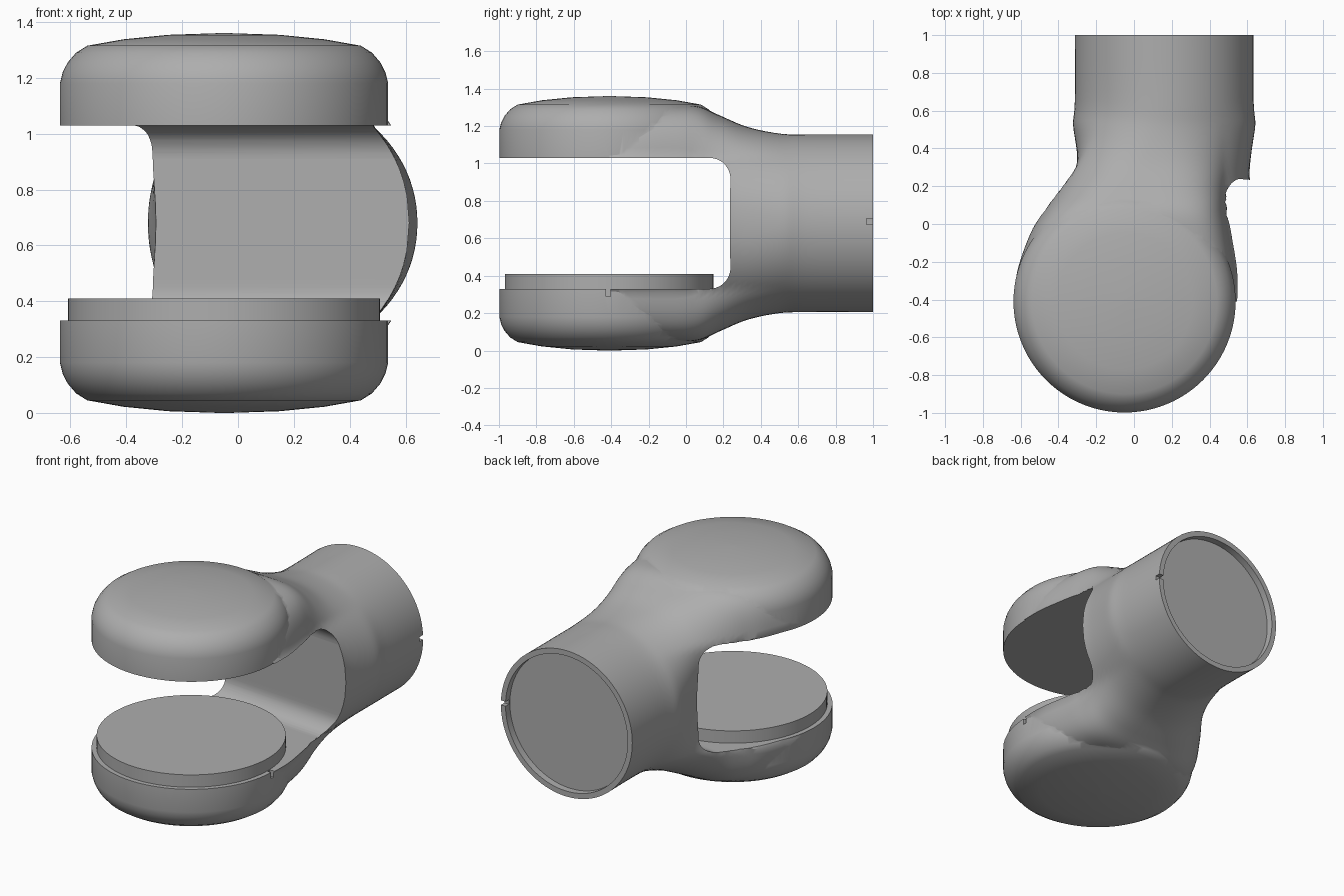
import bpy, bmesh, math
from mathutils import Vector

if "Cube" in bpy.data.objects:
    bpy.data.objects.remove(bpy.data.objects["Cube"], do_unlink=True)

MID = 0.68                      # height of the symmetry plane
HUB = Vector((-0.05, -0.41, 0))  # axis of the joint
TUBE_X = 0.16                   # axis of the rear tube

grey = bpy.data.materials.new("light grey metal")
grey.use_nodes = True
grey.diffuse_color = (0.42, 0.42, 0.42, 1)
grey.node_tree.nodes["Principled BSDF"].inputs["Base Color"].default_value = (0.42, 0.42, 0.42, 1)


def make(name, bm):
    bmesh.ops.recalc_face_normals(bm, faces=bm.faces)
    mesh = bpy.data.meshes.new(name)
    bm.to_mesh(mesh)
    bm.free()
    ob = bpy.data.objects.new(name, mesh)
    mesh.materials.append(grey)
    bpy.context.collection.objects.link(ob)
    return ob


def skin(name, rings):
    """Closed solid through a list of rings of equal size."""
    bm = bmesh.new()
    rows = [[bm.verts.new(p) for p in ring] for ring in rings]
    n = len(rows[0])
    for a, b in zip(rows, rows[1:]):
        for i in range(n):
            j = (i + 1) % n
            bm.faces.new((a[i], a[j], b[j], b[i]))
    bm.faces.new(rows[0])
    bm.faces.new(rows[-1])
    return make(name, bm)


def disc_rings(profile, segs=96):
    return [[HUB + Vector((r * math.cos(t), r * math.sin(t), z))
             for t in (2 * math.pi * i / segs for i in range(segs))] for r, z in profile]


def box(name, centre, size):
    bm = bmesh.new()
    bmesh.ops.create_cube(bm, size=1)
    for v in bm.verts:
        v.co = Vector(a * b for a, b in zip(v.co, size)) + Vector(centre)
    return make(name, bm)


def combine(target, tool, operation):
    mod = target.modifiers.new("combine", "BOOLEAN")
    mod.operation, mod.solver, mod.object = operation, "EXACT", tool
    bpy.context.view_layer.objects.active = target
    bpy.ops.object.modifier_apply(modifier=mod.name)
    bpy.data.objects.remove(tool, do_unlink=True)


def smooth(ob, degrees=32):
    bpy.ops.object.select_all(action="DESELECT")
    ob.select_set(True)
    bpy.context.view_layer.objects.active = ob
    bpy.ops.object.shade_smooth_by_angle(angle=math.radians(degrees))


def catmull(keys, steps):
    pts = [keys[0]] + keys + [keys[-1]]
    for k in range(len(keys) - 1):
        p, q, r, s = pts[k:k + 4]
        for i in range(steps):
            t = i / steps
            yield [b + 0.5 * t * (c - a + t * (2 * a - 5 * b + 4 * c - d + t * (3 * (b - c) + d - a)))
                   for a, b, c, d in zip(p, q, r, s)]
    yield keys[-1]


def section(y, left, right, height, power, segs=96):
    """Rounded section whose sides lean from the tube axis to the arm axis."""
    arm = 0.35
    half = (right - left) / 2 / (1 - (arm / height) ** power) ** (1 / power)
    ring = []
    for i in range(segs):
        t = 2 * math.pi * i / segs
        c, s = math.cos(t), math.sin(t)
        dz = height * math.copysign(abs(s) ** (2 / power), s)
        lean = min(1, abs(dz) / arm) ** 2
        cx = TUBE_X + ((left + right) / 2 - TUBE_X) * lean
        ring.append((cx + half * math.copysign(abs(c) ** (2 / power), c), y, MID + dz))
    return ring


# Body flowing from the hub into the round rear tube: y, left, right, height, squareness
stations = [(-0.41, -0.635, 0.535, 0.635, 5), (-0.25, -0.62, 0.535, 0.635, 5),
            (-0.05, -0.55, 0.505, 0.635, 5), (0.07, -0.475, 0.485, 0.625, 4.5),
            (0.185, -0.39, 0.48, 0.575, 3.5), (0.33, -0.285, 0.48, 0.515, 2.6),
            (0.5, -0.2, 0.48, 0.48, 2.1), (0.65, -0.16, 0.48, 0.475, 2),
            (1.0, -0.16, 0.48, 0.475, 2)]
body = skin("forked_body", [section(*s) for s in catmull(stations, 5)])

# Round hub with shallow domed ends
lower = [(0.02, 0), (0.2, 0.006), (0.36, 0.022), (0.49, 0.045), (0.53, 0.07),
         (0.56, 0.105), (0.578, 0.14), (0.588, 0.18)]
hub = skin("hub", disc_rings(lower + [(r, 2 * MID - z) for r, z in reversed(lower)]))
combine(body, hub, "UNION")

# Slot between the two arms, with rounded inner corners
low, high, wall, rad = 0.33, 1.03, 0.235, 0.12
outline = [(-1.3, low)]
for cz, start in ((low + rad, -90), (high - rad, 0)):
    for i in range(11):
        t = math.radians(start + 9 * i)
        outline.append((wall + rad * (math.cos(t) - 1), cz + rad * math.sin(t)))
outline.append((-1.3, high))
slot = skin("slot", [[(x, y + 0.08 * (0.6 - x), z) for y, z in outline] for x in (-1, 1)])
combine(body, slot, "DIFFERENCE")

# Recess in the tube end and the two small alignment notches
recess = skin("recess", [[(TUBE_X + 0.44 * math.cos(t), y, MID + 0.44 * math.sin(t))
                          for t in (2 * math.pi * i / 96 for i in range(96))] for y in (0.955, 1.1)])
combine(body, recess, "DIFFERENCE")
combine(body, box("tube_notch", (0.62, 1, 0.69), (0.08, 0.07, 0.03)), "DIFFERENCE")
combine(body, box("arm_notch", (0.54, -0.415, 0.32), (0.06, 0.025, 0.06)), "DIFFERENCE")
smooth(body)

# Mounting plate on the lower arm
plate = skin("mounting_plate", disc_rings([(0.558, 0.32), (0.558, 0.41)]))
smooth(plate)
